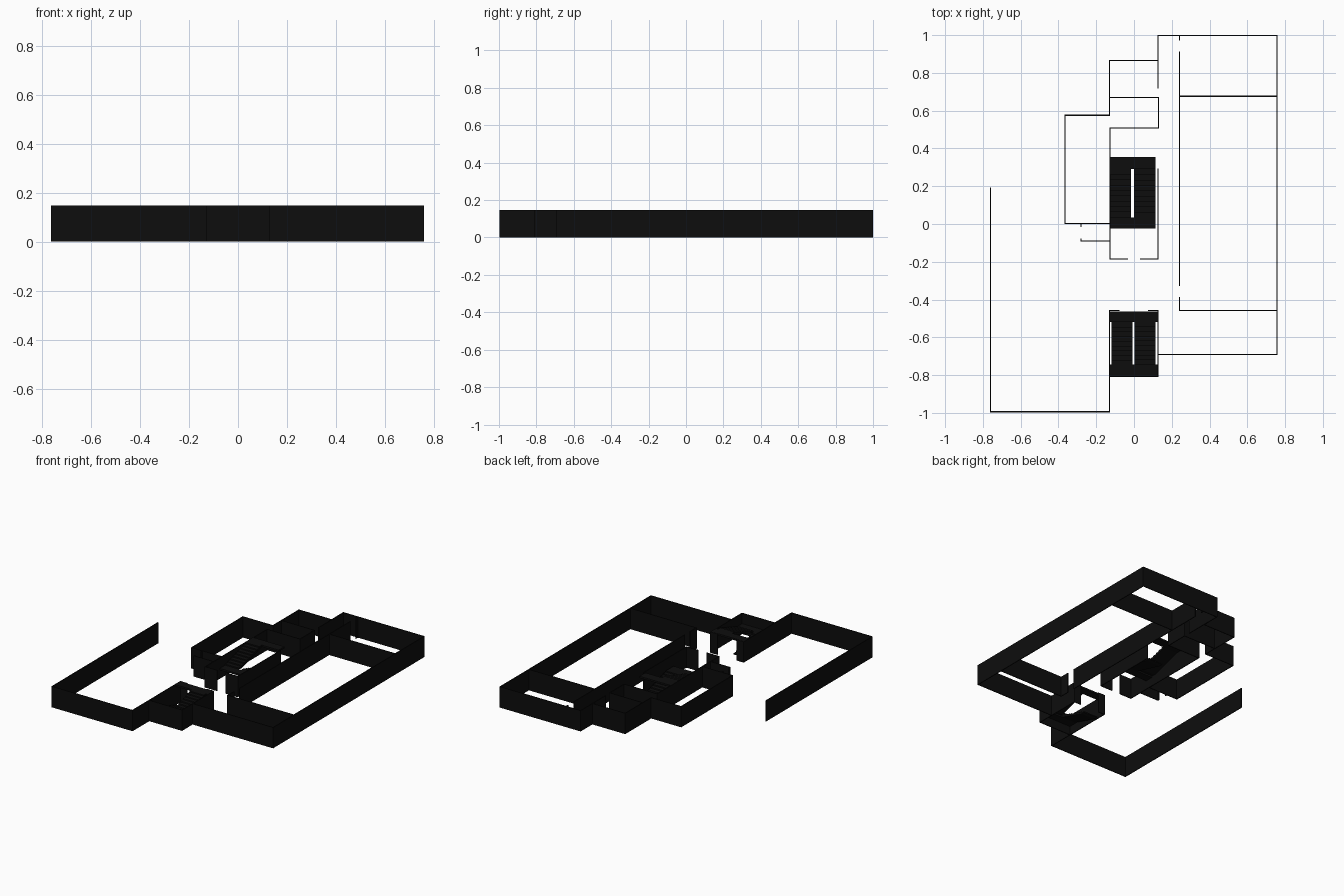
import bpy, bmesh
from mathutils import Vector, Matrix

cube = bpy.data.objects.get("Cube")
if cube:
    bpy.data.objects.remove(cube)

HEIGHT = 0.147
THICK = 0.006

black = bpy.data.materials.new("near_black")
black.use_nodes = True
colour = (0.004, 0.004, 0.004, 1)
black.diffuse_color = colour
black.node_tree.nodes["Principled BSDF"].inputs["Base Color"].default_value = colour


def finish(bm, name):
    bmesh.ops.recalc_face_normals(bm, faces=bm.faces)
    mesh = bpy.data.meshes.new(name)
    bm.to_mesh(mesh)
    bm.free()
    mesh.materials.append(black)
    obj = bpy.data.objects.new(name, mesh)
    bpy.context.collection.objects.link(obj)


def add_box(bm, low, high):
    low, high = Vector(low), Vector(high)
    size = high - low
    matrix = Matrix.Translation((low + high) / 2) @ Matrix.Diagonal((*size, 1))
    bmesh.ops.create_cube(bm, size=1, matrix=matrix)


def wall(name, *path):
    """Full-height thin wall following axis-aligned corners."""
    bm = bmesh.new()
    h = THICK / 2
    for (ax, ay), (bx, by) in zip(path, path[1:]):
        add_box(bm, (min(ax, bx) - h, min(ay, by) - h, 0),
                (max(ax, bx) + h, max(ay, by) + h, HEIGHT))
    finish(bm, name)


def flight(bm, x0, x1, y0, y1, z0, z1, steps=9, slab=0.012):
    """Stepped run with a sloping underside, rising from y0 to y1."""
    dy, dz = (y1 - y0) / steps, (z1 - z0) / steps
    profile = [(y0, z0)]
    for i in range(steps):
        profile += [(y0 + i * dy, z0 + (i + 1) * dz),
                    (y0 + (i + 1) * dy, z0 + (i + 1) * dz)]
    profile += [(y1, z1 - slab), (y0 + dy, max(z0 - slab + dz, 0))]
    face = bm.faces.new([bm.verts.new((x0, y, z)) for y, z in profile])
    new = bmesh.ops.extrude_face_region(bm, geom=[face])["geom"]
    moved = [v for v in new if isinstance(v, bmesh.types.BMVert)]
    bmesh.ops.translate(bm, verts=moved, vec=(x1 - x0, 0, 0))


def staircase(name, low_x, high_x, ends_x, mid_y, turn_y, top_y, far_y):
    """Two runs joined by a half-height landing, with a landing at the top."""
    bm = bmesh.new()
    half, slab = HEIGHT / 2, 0.012
    flight(bm, *low_x, top_y, turn_y, 0, half)
    flight(bm, *high_x, turn_y, top_y, half, HEIGHT)
    add_box(bm, (ends_x[0], mid_y, half - slab), (ends_x[1], turn_y, half))
    add_box(bm, (ends_x[0], top_y, HEIGHT - slab), (ends_x[1], far_y, HEIGHT))
    finish(bm, name)


# Outer walls
wall("west_outer_wall", (-0.76, 0.19), (-0.76, -0.994), (-0.13, -0.994), (-0.13, -0.458))
wall("east_outer_wall", (0.127, -0.69), (0.757, -0.69), (0.757, 0.997),
     (0.127, 0.997), (0.127, 0.72))
wall("north_west_wall", (0.127, 0.866), (-0.13, 0.866), (-0.13, 0.576),
     (-0.365, 0.576), (-0.365, 0.002), (-0.13, 0.002))

# Long corridor wall with door gaps, and room dividers
wall("corridor_wall_north", (0.24, 0.997), (0.24, 0.975))
wall("corridor_wall_middle", (0.24, 0.91), (0.24, -0.325))
wall("corridor_wall_south", (0.24, -0.39), (0.24, -0.457), (0.757, -0.457))
wall("north_room_divider", (0.24, 0.676), (0.757, 0.676))

# Core rooms
wall("core_room_wall", (-0.13, 0.67), (0.129, 0.67), (0.129, 0.508),
     (-0.128, 0.508), (-0.128, -0.185), (-0.035, -0.185))
wall("core_east_wall", (0.035, -0.185), (0.127, -0.185), (0.127, 0.29))
wall("closet_door_jamb", (-0.28, 0.002), (-0.28, -0.013))
wall("closet_wall", (-0.28, -0.08), (-0.28, -0.09), (-0.13, -0.09))

# South stairwell walls, with a doorway on the north side
wall("stairwell_wall", (-0.13, -0.808), (0.127, -0.808), (0.127, -0.458), (0.077, -0.458))
wall("stairwell_door_jamb", (-0.13, -0.458), (-0.08, -0.458))

# Staircases
staircase("south_stairs", (-0.118, -0.008), (0.002, 0.113), (-0.13, 0.127),
          -0.808, -0.745, -0.52, -0.462)
staircase("north_stairs", (0.0, 0.115), (-0.127, -0.016), (-0.127, 0.115),
          -0.025, 0.035, 0.29, 0.355)
